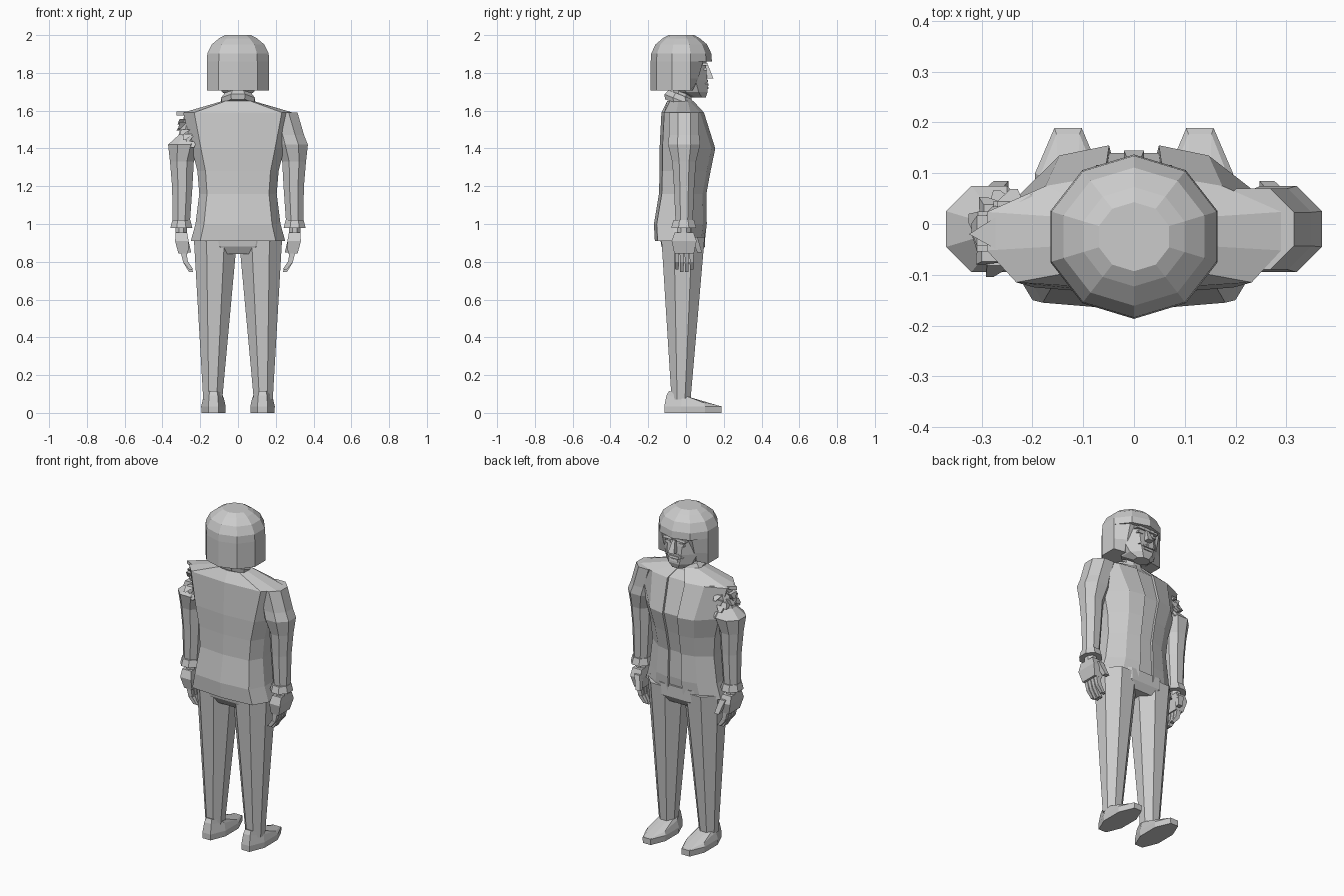
import bpy, bmesh, math, random
from mathutils import Vector

if "Cube" in bpy.data.objects:
    bpy.data.objects.remove(bpy.data.objects["Cube"])
random.seed(4)

SIDES = {"left": 1, "right": -1}
GREY = (.6, .6, .6, 1)
grey_material = bpy.data.materials.new("plain grey")
grey_material.use_nodes = True
grey_material.diffuse_color = GREY
shader = grey_material.node_tree.nodes["Principled BSDF"]
shader.inputs["Base Color"].default_value = GREY


def loft(name, rings, side=1):
    """Skin a stack of equal point rings and close both ends."""
    mesh_data = bmesh.new()
    loops = [[mesh_data.verts.new((x * side, y, z)) for x, y, z in points] for points in rings]
    for lower, upper in zip(loops, loops[1:]):
        shifted_lower = lower[1:] + lower[:1]
        shifted_upper = upper[1:] + upper[:1]
        for corners in zip(lower, shifted_lower, shifted_upper, upper):
            mesh_data.faces.new(corners)
    mesh_data.faces.new(loops[0])
    mesh_data.faces.new(loops[-1])
    bmesh.ops.recalc_face_normals(mesh_data, faces=mesh_data.faces)
    mesh = bpy.data.meshes.new(name)
    mesh_data.to_mesh(mesh)
    mesh_data.free()
    mesh.materials.append(grey_material)
    part = bpy.data.objects.new(name, mesh)
    bpy.context.collection.objects.link(part)


def ring(x, y, z, width, depth, sides=8, tilt=0):
    """Flat-sided oval with the given half width and half depth."""
    step = math.pi / sides
    points = []
    for index in range(sides):
        angle = step * (index * 2 + 1)
        across = width * math.cos(angle) / math.cos(step)
        along = depth * math.sin(angle) / math.cos(step)
        points.append((x + across, y + along, z + tilt * along))
    return points


def bar(name, start, end, width, depth, taper=.8, side=1):
    """Four-sided tapering bar between two points."""
    loft(name, [ring(*start, width, depth, sides=4),
                ring(*end, width * taper, depth * taper, sides=4)], side)


def mirrored(half):
    """Close a half outline running from front centre to back centre."""
    return half + [(-x, y, z) for x, y, z in reversed(half[1:-1])]


# Jacket with a recessed front strip
def jacket_ring(z, width, back, front):
    recess = front - .015
    edge = width / 5
    return mirrored([(0, recess, z), (edge, recess, z), (edge, front, z),
                     (width * .6, front - .02, z), (width, front / 4, z),
                     (width, back * .4, z), (width * .8, back + .015, z), (0, back, z)])


loft("jacket", [jacket_ring(*measures) for measures in (
    (.91, .25, -.165, .1),
    (1, .225, -.17, .11),
    (1.16, .205, -.143, .108),
    (1.28, .215, -.14, .13),
    (1.4, .245, -.14, .155),
    (1.59, .29, -.13, .095),
    (1.65, .085, -.1, .04))])

# Trousers taper evenly from the hips to the ankles
loft("hips", [ring(0, -.015, .84, .15, .09), ring(0, -.015, .88, .225, .115),
              ring(0, -.02, .95, .235, .12)])


def leg_ring(height):
    thickness = .045 + height * .075
    return ring(.135 - height * .017, -.027 + height * .012, height, thickness, thickness)


for name, side in SIDES.items():
    loft(name + "_leg", [leg_ring(height) for height in (.07, .35, .6, .93)], side)

    # Shoes are long ovals rising towards the heel
    shoe_centre = Vector((.13, .037))
    loft(name + "_shoe", [ring(*shoe_centre, 0, .063, .152),
                          ring(*shoe_centre, .035, .065, .152),
                          ring(*shoe_centre, .065, .055, .14, tilt=-.2),
                          ring(.13, -.02, .095, .045, .07, tilt=-.3)], side)

    # Sleeves, the right one torn thin at the shoulder
    shoulder = .08 if name == "left" else .045
    sleeve = [(1.59, .235, shoulder), (1.47, .27, shoulder), (1.42, .285, .085),
              (1.33, .297, .063), (1.2, .295, .054), (1, .3, .045)]
    loft(name + "_sleeve", [ring(x, -.01, z, radius, radius)
                            for z, x, radius in sleeve], side)
    loft(name + "_cuff", [ring(.3, -.012, .98, .058, .066),
                          ring(.3, -.012, 1.02, .048, .055)], side)

    # Hands with four bent fingers and a thumb
    loft(name + "_wrist", [ring(.3, -.012, z, .03, .036) for z in (.94, 1)], side)
    loft(name + "_palm", [ring(.29, -.01, .845, .026, .052, sides=4),
                          ring(.297, -.01, .91, .036, .066, sides=4),
                          ring(.3, -.01, .955, .03, .05, sides=4)], side)
    for finger, length in enumerate((.1, .115, .115, .1)):
        y = finger * .026 - .048
        knuckle = Vector((.29, y, .86))
        joint = knuckle + Vector((-.012, 0, -.06))
        tip = knuckle + Vector((-.042, 0, -length))
        bar(f"{name}_finger_{finger}", knuckle, joint, .016, .012, side=side)
        bar(f"{name}_fingertip_{finger}", joint, tip, .014, .011, side=side)
    bar(name + "_thumb", (.285, .045, .93), (.262, .072, .85), .018, .016, side=side)

# Crumpled cloth hanging from the torn right shoulder
flap = [(-.2, -.09), (-.325, -.02), (-.2, .06)]
loft("torn_shoulder_flap", [[(x, y, z) for x, y in flap] for z in (1.575, 1.595)])
for scrap in range(18):
    angle = random.uniform(-2, 2)
    outward = Vector((-math.cos(angle), math.sin(angle), 0))
    root = Vector((-.25, -.02, 1.42 + scrap * .008)) + outward * .035
    tip = root + outward * random.uniform(.02, .05) - Vector((0, 0, .03))
    bar(f"cloth_scrap_{scrap}", root, tip, .025, .03, taper=.3)

# Neck and collar, which is higher at the back
loft("neck", [ring(0, -.02, z, .053, .048) for z in (1.6, 1.75)])
loft("collar", [ring(0, -.035, 1.63, .085, .075, tilt=-.4),
                ring(0, -.035, 1.655, .09, .08, tilt=-.4),
                ring(0, -.03, 1.685, .068, .06, tilt=-.4)])


# Head, with each ring reaching from the back to the front of the face
def face_ring(z, width, front, back):
    return ring(0, (front + back) / 2, z, width, (front - back) / 2)


loft("head", [face_ring(*measures) for measures in (
    (1.67, .045, .105, .03),
    (1.7, .085, .115, -.05),
    (1.76, .112, .113, -.1),
    (1.83, .122, .106, -.1),
    (1.9, .12, .112, -.1))])
bar("nose", (0, .115, 1.77), (0, .105, 1.84), .02, .03, taper=.4)
bar("upper_lip", (0, .108, 1.733), (0, .108, 1.745), .036, .014)
bar("lower_lip", (0, .106, 1.715), (0, .106, 1.727), .028, .014)
for name, side in SIDES.items():
    bar(name + "_eye", (.045, .1, 1.812), (.045, .1, 1.826), .019, .012, side=side)
    bar(name + "_brow", (.045, .1, 1.838), (.047, .1, 1.852), .03, .016, side=side)
    bar(name + "_moustache", (.04, .1, 1.742), (.012, .105, 1.762), .018, .014, side=side)


# Hair: a domed cap above a curtain cut back at the face
def hair_ring(z, scale=1):
    return ring(0, -.025, z, .165 * scale, .154 * scale, sides=10)


loft("hair_cap", [hair_ring(1.86 + rise * .14, 1 - rise ** 3 * .58)
                  for rise in (0, .3, .65, .88, 1)])
loft("hair_curtain", [[(x, min(y, front), z) for x, y, z in hair_ring(z)]
                      for z, front in ((1.707, .035), (1.77, .065), (1.86, .09))])
